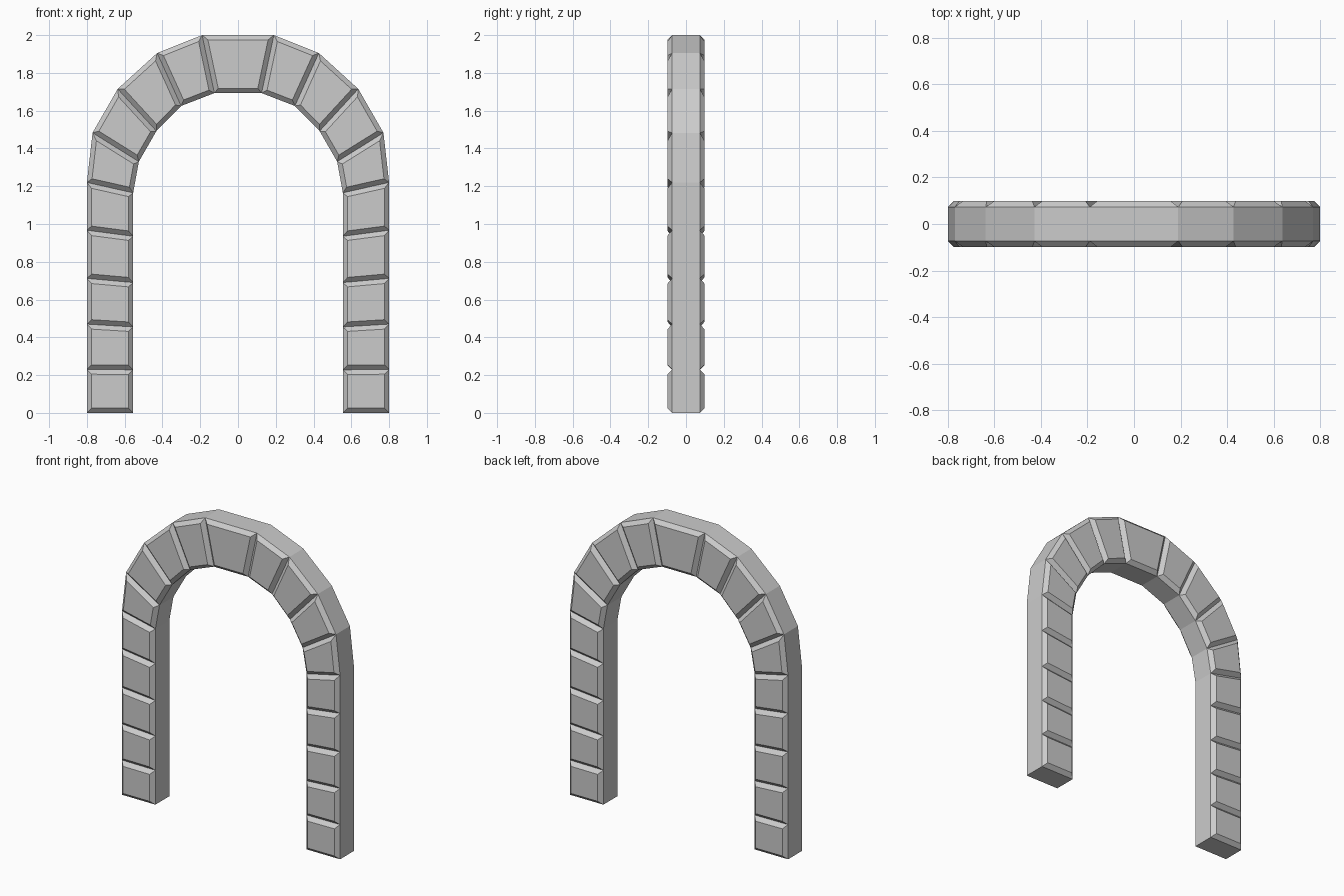
import bpy, bmesh

if "Cube" in bpy.data.objects:
    bpy.data.objects.remove(bpy.data.objects["Cube"])

HALF = 0.073    # half depth of the arch body
BEVEL = 0.025   # chamfer around each stone face

# joints of the right half, foot to keystone: (outer x, outer z, inner x, inner z)
right = [
    (0.80, 0.00, 0.555, 0.00),
    (0.80, 0.23, 0.555, 0.228),
    (0.80, 0.47, 0.555, 0.455),
    (0.80, 0.712, 0.555, 0.69),
    (0.80, 0.967, 0.555, 0.935),
    (0.80, 1.22, 0.555, 1.165),
    (0.77, 1.483, 0.525, 1.33),
    (0.637, 1.715, 0.432, 1.492),
    (0.428, 1.905, 0.301, 1.625),
    (0.19, 2.00, 0.125, 1.693),
]
joints = right + [(-a, b, -c, d) for a, b, c, d in reversed(right)]

bm = bmesh.new()
rings = []
for ox, oz, ix, iz in joints:
    rings.append([bm.verts.new(p) for p in (
        (ox, -HALF, oz), (ox, HALF, oz), (ix, HALF, iz), (ix, -HALF, iz))])

# sweep the section; remember the front and back face of each stone
stone_faces = []
for a, b in zip(rings, rings[1:]):
    for i in range(4):
        j = (i + 1) % 4
        f = bm.faces.new((a[i], a[j], b[j], b[i]))
        if i in (1, 3):
            stone_faces.append(f)
# feet
bm.faces.new(rings[0])
bm.faces.new(rings[-1])
bmesh.ops.recalc_face_normals(bm, faces=bm.faces[:])

# raised, chamfered stone faces
bmesh.ops.inset_individual(bm, faces=stone_faces, thickness=BEVEL,
                           depth=BEVEL, use_even_offset=True)

mesh = bpy.data.meshes.new("stone_arch")
bm.to_mesh(mesh)
bm.free()
arch = bpy.data.objects.new("stone_arch", mesh)
bpy.context.collection.objects.link(arch)
